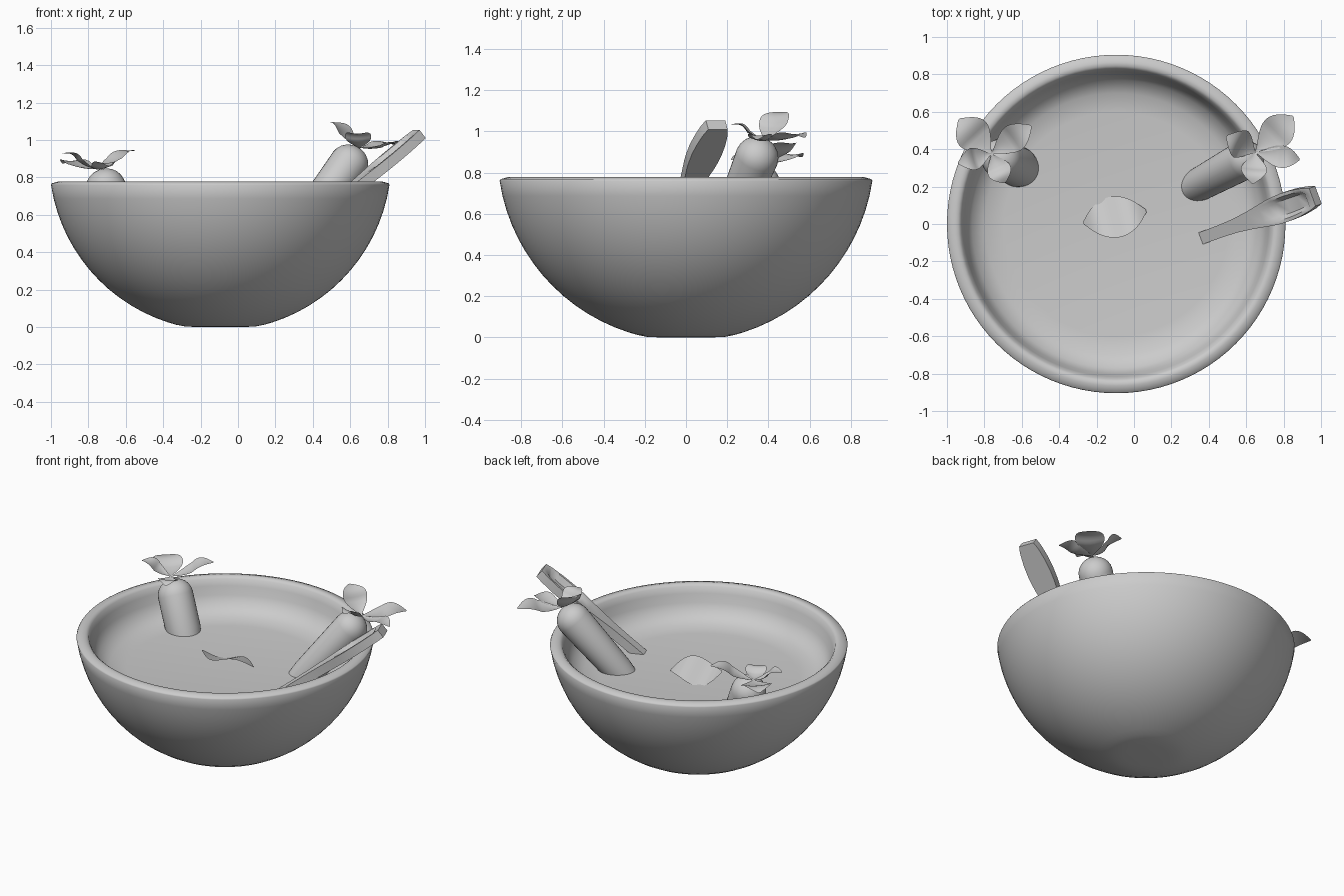
import bpy, bmesh, math
from mathutils import Vector, Matrix

if "Cube" in bpy.data.objects:
    bpy.data.objects.remove(bpy.data.objects["Cube"])

SOUP = 0.555


def finish(name, bm, angle=40, recalc=True):
    if recalc:
        bmesh.ops.recalc_face_normals(bm, faces=bm.faces)
    me = bpy.data.meshes.new(name)
    bm.to_mesh(me)
    bm.free()
    for p in me.polygons:
        p.use_smooth = True
    me.set_sharp_from_angle(angle=math.radians(angle))
    ob = bpy.data.objects.new(name, me)
    bpy.context.collection.objects.link(ob)
    return ob


def lathe(name, profile, matrix, steps=64, angle=40):
    bm = bmesh.new()
    vs = [bm.verts.new((r, 0, z)) for r, z in profile]
    es = [bm.edges.new(e) for e in zip(vs, vs[1:])]
    bmesh.ops.spin(bm, geom=vs + es, cent=(0, 0, 0), axis=(0, 0, 1),
                   angle=math.tau, steps=steps, use_merge=True)
    bmesh.ops.remove_doubles(bm, verts=bm.verts, dist=1e-4)
    bm.transform(matrix)
    return finish(name, bm, angle)


def leaf(name, base, tip, width, wave=0.02, low=0.3, tilt=0.0, cup=0.012, skew=1.3, nu=16, nv=6):
    base, tip = Vector(base), Vector(tip)
    d = tip - base
    side = d.cross(Vector((0, 0, 1))).normalized()
    up = side.cross(d).normalized()
    side = Matrix.Rotation(tilt, 3, d.normalized()) @ side
    bm = bmesh.new()
    rows = []
    for i in range(nu + 1):
        t = i / nu
        half = width / 2 * max(0.04, math.sin(math.pi * t ** skew)) ** 0.8
        lift = -wave * math.sin(math.tau * t) * (low if t < 0.5 else 1)
        c = base + d * t + up * lift
        rows.append([bm.verts.new(c + side * half * s + up * cup * s * s * math.sin(math.pi * t))
                     for s in (2 * j / nv - 1 for j in range(nv + 1))])
    for a, b in zip(rows, rows[1:]):
        for j in range(nv):
            bm.faces.new((a[j], a[j + 1], b[j + 1], b[j]))
    return finish(name, bm, 180, False)


# Bowl: spherical outside on a small flat base, rim, inner wall curving into the soup
R, ZC = 0.915, 0.896
outer = [(0, 0), (0.13, 0), (0.19, 0.003)]
for i in range(16):
    z = 0.012 + 0.748 * (i / 15) ** 1.5
    outer.append((math.sqrt(R * R - (ZC - z) ** 2), z))
inner = [(0.90, 0.768), (0.865, 0.778), (0.845, 0.778), (0.83, 0.765), (0.815, 0.725),
         (0.80, 0.67), (0.77, 0.61), (0.70, SOUP + 0.014), (0.60, SOUP + 0.002), (0, SOUP)]
lathe("bowl", outer + inner, Matrix.Translation((-0.095, 0, 0)), 96, 60)


# Round-topped roots standing in the soup
def root(name, base, top, r_low, r_top):
    base, top = Vector(base), Vector(top)
    d = top - base
    h = d.length
    prof = [(0, -0.12), (r_low * 0.85, -0.1), (r_low, 0.0), (r_top, h - 0.10)]
    for i in range(1, 7):
        a = math.pi / 2 * i / 6
        prof.append((r_top * math.cos(a), h - 0.10 + 0.10 * math.sin(a)))
    prof[-1] = (0, h)
    m = Matrix.Translation(base) @ d.to_track_quat('Z', 'Y').to_matrix().to_4x4()
    lathe(name, prof, m, 32)


root("root_left", (-0.62, 0.305, SOUP), (-0.75, 0.37, 0.835), 0.108, 0.108)
root("root_right", (0.355, 0.215, SOUP), (0.65, 0.375, 0.95), 0.09, 0.105)

# Leaf crowns
crowns = {
    "left": ((-0.762, 0.375, 0.845),
             [((-0.935, 0.56, 0.875), 0.19), ((-0.55, 0.525, 0.94), 0.15),
              ((-0.94, 0.325, 0.925), 0.12), ((-0.69, 0.22, 0.86), 0.13)]),
    "right": ((0.65, 0.382, 0.958),
              [((0.495, 0.47, 1.095), 0.16), ((0.85, 0.575, 0.97), 0.18),
               ((0.885, 0.345, 0.96), 0.12), ((0.635, 0.215, 1.03), 0.14)]),
}
for side_name, (centre, tips) in crowns.items():
    for n, (tip, w) in enumerate(tips):
        leaf(f"crown_leaf_{side_name}_{n + 1}", centre, tip, w)

# Loose leaf floating in the middle
leaf("floating_leaf", (-0.27, 0.005, 0.625), (0.065, 0.07, 0.575), 0.235,
     wave=0.028, low=1, tilt=math.radians(-19), cup=0.0, skew=1, nu=24)

# Spoon: outline swept along its length, with a recess near the upper end
stations = [(-0.15, 0.032), (0, 0.033), (0.14, 0.034), (0.25, 0.038), (0.36, 0.05), (0.44, 0.062),
            (0.50, 0.071), (0.54, 0.075), (0.61, 0.078), (0.68, 0.075), (0.74, 0.067),
            (0.77, 0.062), (0.81, 0.05)]
hollow = [0, 0, 0, 0, 0, 0, 0.01, 0.028, 0.037, 0.038, 0.03, 0, 0]
THICK = 0.056
bm = bmesh.new()
rings = []
for (u, hw), dip in zip(stations, hollow):
    inn = hw * 0.76
    pts = [(-hw, -THICK), (hw, -THICK), (hw, 0), (inn, 0), (inn * 0.65, -dip),
           (-inn * 0.65, -dip), (-inn, 0), (-hw, 0)]
    rings.append([bm.verts.new((u, v, w)) for v, w in pts])
for a, b in zip(rings, rings[1:]):
    for j in range(8):
        k = (j + 1) % 8
        bm.faces.new((a[j], a[k], b[k], b[j]))
bm.faces.new(rings[0])
bm.faces.new(rings[-1])
bm.transform(Matrix.Translation((0.355, -0.078, 0.555)) @ Matrix.Rotation(math.radians(20.3), 4, 'Z')
             @ Matrix.Rotation(math.radians(-38), 4, 'Y'))
finish("spoon", bm, 50)
